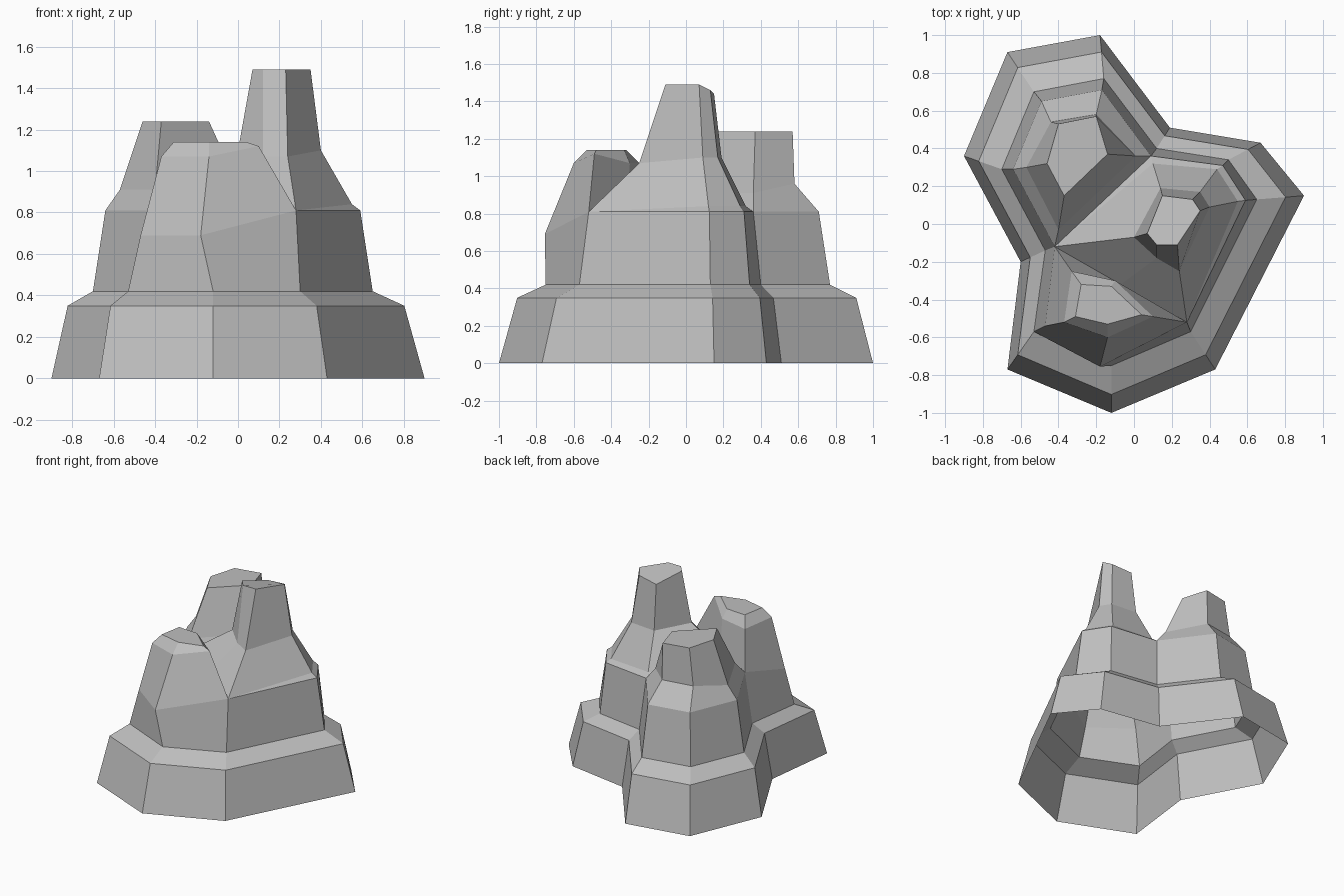
import bpy
import bmesh
from mathutils import Vector

default_cube = bpy.data.objects.get("Cube")
if default_cube:
    bpy.data.objects.remove(default_cube, do_unlink=True)

# One plain grey stone for the whole formation
stone = bpy.data.materials.new("grey_stone")
stone.use_nodes = True
stone_colour = (0.52, 0.52, 0.52, 1)
stone.diffuse_color = stone_colour
stone.node_tree.nodes["Principled BSDF"].inputs["Base Color"].default_value = stone_colour


def level(z, outline):
    """Lift a flat outline to height z; points with their own height keep it."""
    return [Vector(p) if len(p) == 3 else Vector((p[0], p[1], z)) for p in outline]


def blend(ring_a, ring_b, factor, z):
    """Make a ring part of the way between two others."""
    mixed = [a.lerp(b, factor) for a, b in zip(ring_a, ring_b)]
    return [Vector((p.x, p.y, z)) for p in mixed]


def stack_rings(name, rings, capped):
    """Join matching rings from bottom to top into one faceted shell."""
    bm = bmesh.new()
    rows = [[bm.verts.new(point) for point in ring] for ring in rings]
    for lower, upper in zip(rows, rows[1:]):
        for i in range(len(lower)):
            j = (i + 1) % len(lower)
            bm.faces.new((lower[i], lower[j], upper[j], upper[i]))
    if capped:
        bm.faces.new(rows[-1])
    bmesh.ops.remove_doubles(bm, verts=bm.verts[:], dist=0.001)
    mesh = bpy.data.meshes.new(name)
    bm.to_mesh(mesh)
    bm.free()
    mesh.materials.append(stone)
    rock = bpy.data.objects.new(name, mesh)
    bpy.context.collection.objects.link(rock)
    return rock


# Corners of the saddle, shared by the three peaks
left_notch = Vector((-.42, -.12, .81))
right_notch = Vector((.09, .36, .81))
front_corner = Vector((.28, -.52, .81))
valley = left_notch.lerp(front_corner, .5)

# Wall top: each lobe of the base continues into one peak
front_lobe = level(.69, [(-.47, -.54), (-.18, -.755)])
side_lobe = level(.81, [(.59, .125), (.47, .31)])
back_lobe = level(.81, [(-.17, .71), (-.49, .65), (-.64, .29)])
wall_top = [left_notch, *front_lobe, front_corner, *side_lobe, right_notch, *back_lobe]

# Stepped base, open underneath
ground = level(0, [(-.60, -.20), (-.67, -.77), (-.12, -1), (.43, -.77), (.90, .15),
                   (.67, .43), (.19, .51), (-.18, 1), (-.67, .91), (-.90, .36)])
ledge = level(.42, [(-.47, -.14), (-.53, -.57), (-.12, -.75), (.30, -.57), (.65, .13),
                    (.50, .34), (.12, .40), (-.16, .77), (-.53, .70), (-.70, .29)])
shoulder = blend(ground, ledge, .39, .35)
stack_rings("stepped_base", [ground, shoulder, ledge, wall_top], capped=False)

# Front peak with a bevelled cap
front_foot = [*front_lobe, front_corner, valley, left_notch]
front_rim = level(1.07, [(-.37, -.52), (-.14, -.60), (.10, -.49, 1.12), (-.10, -.30), (-.33, -.25)])
front_cap = level(1.14, [(-.31, -.49), (-.14, -.53), (.04, -.48), (-.12, -.33), (-.28, -.32)])
stack_rings("front_peak", [front_foot, front_rim, front_cap], capped=True)

# Tall peak with a cap that drops slightly towards the back
tall_foot = [left_notch, valley, front_corner, *side_lobe, right_notch]
tall_lip = [left_notch, valley, front_corner, *level(.84, [(.55, .12), (.44, .29), (.10, .32)])]
tall_waist = level(1.10, [(0, -.07), (.12, -.18, 1.07), (.24, -.25, 1.07),
                          (.40, .09), (.35, .17), (.14, .19)])
tall_cap = level(1.49, [(.07, -.05), (.12, -.11), (.23, -.11),
                        (.35, .07), (.31, .13, 1.46), (.15, .15, 1.44)])
stack_rings("tall_peak", [tall_foot, tall_lip, tall_waist, tall_cap], capped=True)

# Back peak with a sloping collar
back_foot = [left_notch, right_notch, *back_lobe]
back_collar = level(.91, [(-.40, -.03), (.01, .36), (-.20, .58, .96), (-.44, .54, .96), (-.57, .30)])
back_cap = level(1.24, [(-.37, .15), (-.14, .37), (-.20, .57), (-.40, .53), (-.46, .32)])
stack_rings("back_peak", [back_foot, back_collar, back_cap], capped=True)
